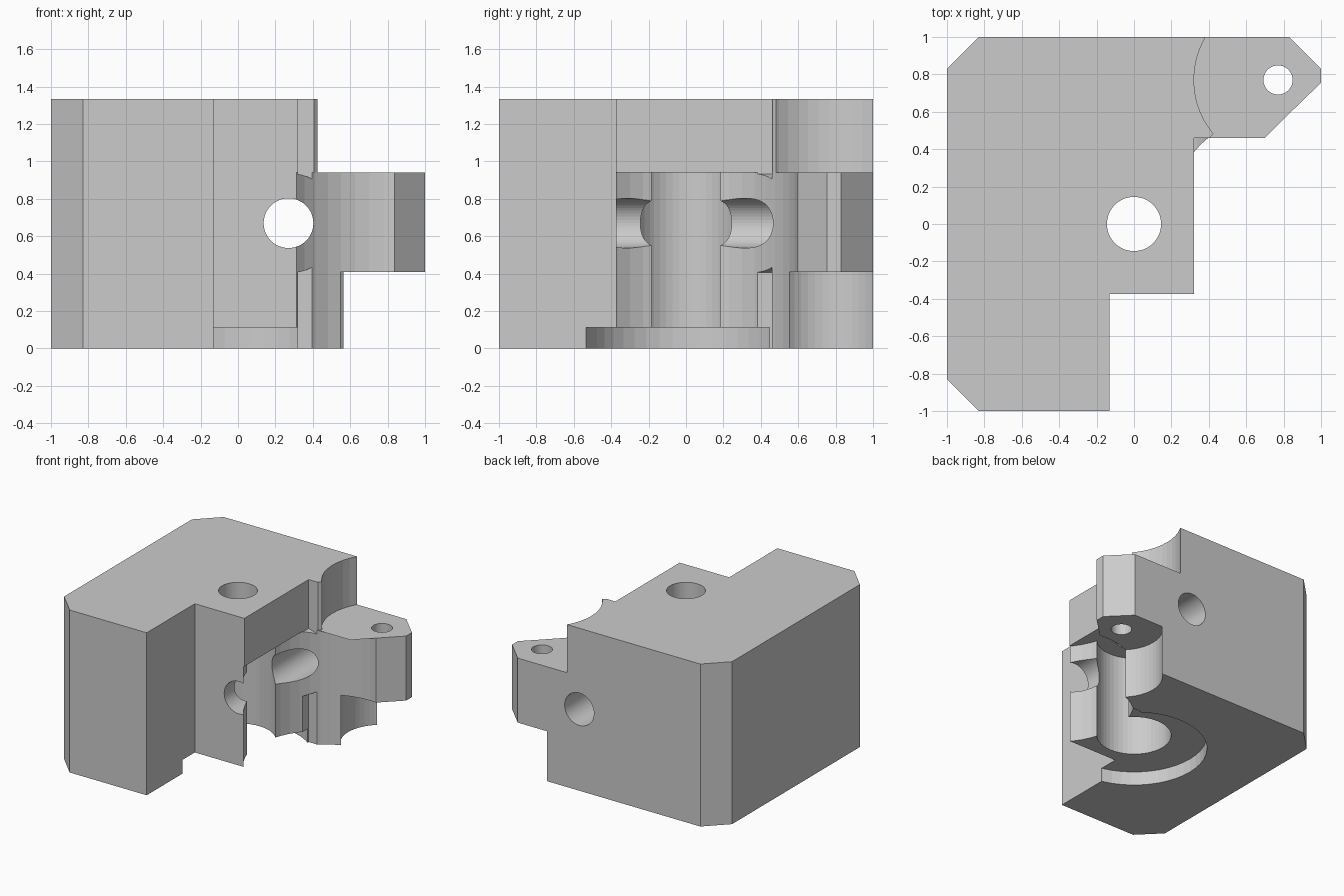
import bpy, bmesh, math
from mathutils import Matrix

if "Cube" in bpy.data.objects:
    bpy.data.objects.remove(bpy.data.objects["Cube"])

grey = bpy.data.materials.new("plain grey")
grey.diffuse_color = (0.6, 0.6, 0.6, 1)
grey.use_nodes = True
grey.node_tree.nodes["Principled BSDF"].inputs["Base Color"].default_value = grey.diffuse_color


def finish(bm, name):
    bmesh.ops.recalc_face_normals(bm, faces=bm.faces)
    mesh = bpy.data.meshes.new(name)
    bm.to_mesh(mesh)
    bm.free()
    mesh.materials.append(grey)
    obj = bpy.data.objects.new(name, mesh)
    bpy.context.collection.objects.link(obj)
    return obj


def prism(name, points, z0, z1):
    bm = bmesh.new()
    face = bm.faces.new([bm.verts.new((x, y, z0)) for x, y in points])
    top = bmesh.ops.extrude_face_region(bm, geom=[face])["geom"]
    verts = [v for v in top if isinstance(v, bmesh.types.BMVert)]
    bmesh.ops.translate(bm, verts=verts, vec=(0, 0, z1 - z0))
    return finish(bm, name)


def upright_cylinder(name, x, y, r, z0, z1, sides=48):
    ring = [(x + r * math.cos(2 * math.pi * i / sides),
             y + r * math.sin(2 * math.pi * i / sides)) for i in range(sides)]
    return prism(name, ring, z0, z1)


def y_cylinder(name, x, z, r, y0, y1, sides=48):
    bm = bmesh.new()
    place = Matrix.Translation((x, (y0 + y1) / 2, z)) @ Matrix.Rotation(math.pi / 2, 4, 'X')
    bmesh.ops.create_cone(bm, cap_ends=True, segments=sides, radius1=r, radius2=r,
                          depth=y1 - y0, matrix=place)
    return finish(bm, name)


def combine(body, tool, operation='DIFFERENCE'):
    mod = body.modifiers.new(tool.name, 'BOOLEAN')
    mod.object, mod.operation, mod.solver = tool, operation, 'EXACT'
    bpy.context.view_layer.objects.active = body
    bpy.ops.object.modifier_apply(modifier=mod.name)
    bpy.data.objects.remove(tool, do_unlink=True)


# Main block with chamfered corners and the arm towards the lug
outline = [(-1, 0.83), (-0.83, 1), (0.83, 1), (1, 0.83), (1, 0.755), (0.84, 0.6),
           (0.7, 0.46), (0.32, 0.46), (0.32, -0.375), (-0.13, -0.375),
           (-0.13, -1), (-0.83, -1), (-1, -0.83)]
body = prism("extruder_block", outline, 0, 1.335)

# Round boss around the cross hole
combine(body, y_cylinder("hole_boss", 0.27, 0.67, 0.268, 0.3, 0.5), 'UNION')

# Space for the roller, and its arc continued above the lug
combine(body, upright_cylinder("roller_space", 0.78, 0, 0.6, -0.1, 0.94))
combine(body, prism("arc_above", [(0.405, 0.40), (0.405, 0.462), (0.428, 0.485),
                                  (0.6, 0.6), (0.7, 0.4)], 0.94, 1.5))

# Clearance above and below the lug, leaving it at mid height
combine(body, upright_cylinder("clearance_above", 0.77, 0.77, 0.45, 0.94, 1.5))
combine(body, upright_cylinder("clearance_below", 0.77, 0.77, 0.31, -0.1, 0.41))

# Shallow round recess in the underside, central bore and top hole
combine(body, upright_cylinder("base_recess", 0, 0, 0.55, -0.1, 0.113))
combine(body, upright_cylinder("centre_bore", 0, 0, 0.28, -0.1, 0.945))
combine(body, upright_cylinder("top_hole", 0, 0, 0.145, 0.5, 1.5))

# Lug screw hole and the long cross hole
combine(body, upright_cylinder("lug_hole", 0.77, 0.77, 0.078, 0.2, 1.2))
combine(body, y_cylinder("cross_hole", 0.27, 0.67, 0.133, -1.2, 1.2))
